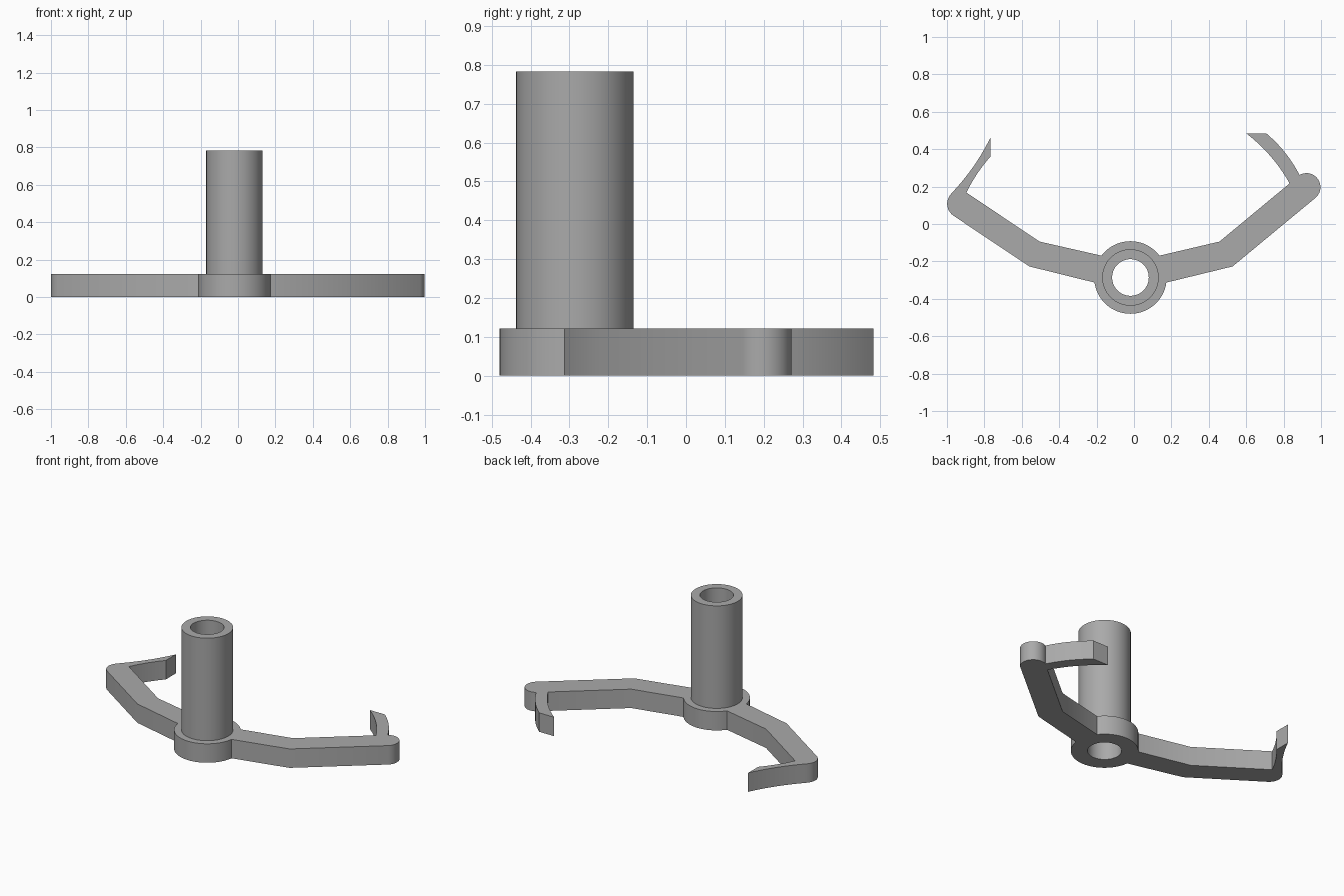
import bpy
import bmesh
from math import cos, sin, radians, hypot
from mathutils import Vector

cube = bpy.data.objects.get("Cube")
if cube:
    bpy.data.objects.remove(cube, do_unlink=True)

CX, CY = -0.019, -0.286          # hub axis
HUB_R, TUBE_R, BORE_R = 0.194, 0.151, 0.098
PLATE, TOP = 0.122, 0.783
SEGS = 64

grey = bpy.data.materials.new("grey_plastic")
grey.use_nodes = True
colour = (0.4, 0.4, 0.4, 1)
grey.diffuse_color = colour
grey.node_tree.nodes["Principled BSDF"].inputs["Base Color"].default_value = colour


def arc(cx, cy, r, start, end, n):
    """Points along a circular arc, angles in degrees."""
    angles = [radians(start + (end - start) * i / n) for i in range(n + 1)]
    return [(cx + r * cos(a), cy + r * sin(a)) for a in angles]


def bow(a, b, bulge, n=10):
    """Shallow curve from a to b, bulging to the right of travel."""
    dx, dy = b[0] - a[0], b[1] - a[1]
    d = hypot(dx, dy)
    pts = []
    for i in range(n + 1):
        t = i / n
        s = 4 * t * (1 - t) * bulge / d
        pts.append((a[0] + dx * t + dy * s, a[1] + dy * t - dx * s))
    return pts


def finish(obj):
    obj.data.materials.clear()
    obj.data.materials.append(grey)
    bpy.ops.object.select_all(action='DESELECT')
    obj.select_set(True)
    bpy.context.view_layer.objects.active = obj
    bpy.ops.object.shade_smooth_by_angle(angle=radians(30))


def new_object(name, bm):
    mesh = bpy.data.meshes.new(name)
    bmesh.ops.recalc_face_normals(bm, faces=bm.faces)
    bm.to_mesh(mesh)
    bm.free()
    obj = bpy.data.objects.new(name, mesh)
    bpy.context.collection.objects.link(obj)
    finish(obj)
    return obj


# Flat frame outline: right-hand arm with knob and hook
outline = [(0.527, -0.227)]
outline += arc(0.922, 0.197, 0.075, -47, 118, 14)
outline += bow((0.885, 0.262), (0.709, 0.483), 0.014)
outline += bow((0.602, 0.483), (0.832, 0.217), -0.018)
outline += [(0.457, -0.094)]
# back of the hub
outline += arc(CX, CY, HUB_R, 37, 143, 24)
# opposite arm with hook and rounded elbow
outline += [(-0.505, -0.094)]
outline += bow((-0.896, 0.168), (-0.767, 0.361), -0.008)
outline += bow((-0.767, 0.463), (-0.975, 0.165), -0.014)
outline += arc(-0.922, 0.108, 0.077, 150, 235, 8)
outline += [(-0.559, -0.227)]
# front of the hub
outline += arc(CX, CY, HUB_R, 188, 352, 32)

# Frame: outline filled around the bore, then extruded
curve = bpy.data.curves.new("arm_frame", 'CURVE')
curve.dimensions = '2D'
curve.fill_mode = 'BOTH'
curve.extrude = PLATE / 2
for loop in (outline, arc(CX, CY, BORE_R, 0, 360, SEGS)[:-1]):
    spline = curve.splines.new('POLY')
    spline.points.add(len(loop) - 1)
    for point, (x, y) in zip(spline.points, loop):
        point.co = (x, y, 0, 1)
    spline.use_cyclic_u = True
helper = bpy.data.objects.new("frame_outline", curve)
bpy.context.collection.objects.link(helper)
bpy.context.view_layer.update()
mesh = helper.evaluated_get(bpy.context.evaluated_depsgraph_get()).to_mesh()
bm = bmesh.new()
bm.from_mesh(mesh)
bpy.data.objects.remove(helper, do_unlink=True)
bmesh.ops.translate(bm, verts=bm.verts, vec=(0, 0, PLATE / 2))
bmesh.ops.remove_doubles(bm, verts=bm.verts, dist=0.0005)
new_object("arm_frame", bm)

# Hollow tube: profile spun around the hub axis
bm = bmesh.new()
profile = [(BORE_R, PLATE), (TUBE_R, PLATE), (TUBE_R, TOP), (BORE_R, TOP)]
verts = [bm.verts.new((CX + r, CY, z)) for r, z in profile]
edges = [bm.edges.new((verts[i], verts[i + 1])) for i in range(3)]
edges.append(bm.edges.new((verts[3], verts[0])))
bmesh.ops.spin(bm, geom=verts + edges, cent=Vector((CX, CY, 0)), axis=(0, 0, 1),
               angle=radians(360), steps=SEGS, use_duplicate=False)
bmesh.ops.remove_doubles(bm, verts=bm.verts, dist=0.0005)
# the bottom ring sits flush on the frame, so it is left open
bottom = [f for f in bm.faces if all(abs(v.co.z - PLATE) < 0.001 for v in f.verts)]
bmesh.ops.delete(bm, geom=bottom, context='FACES_ONLY')
new_object("tube", bm)
